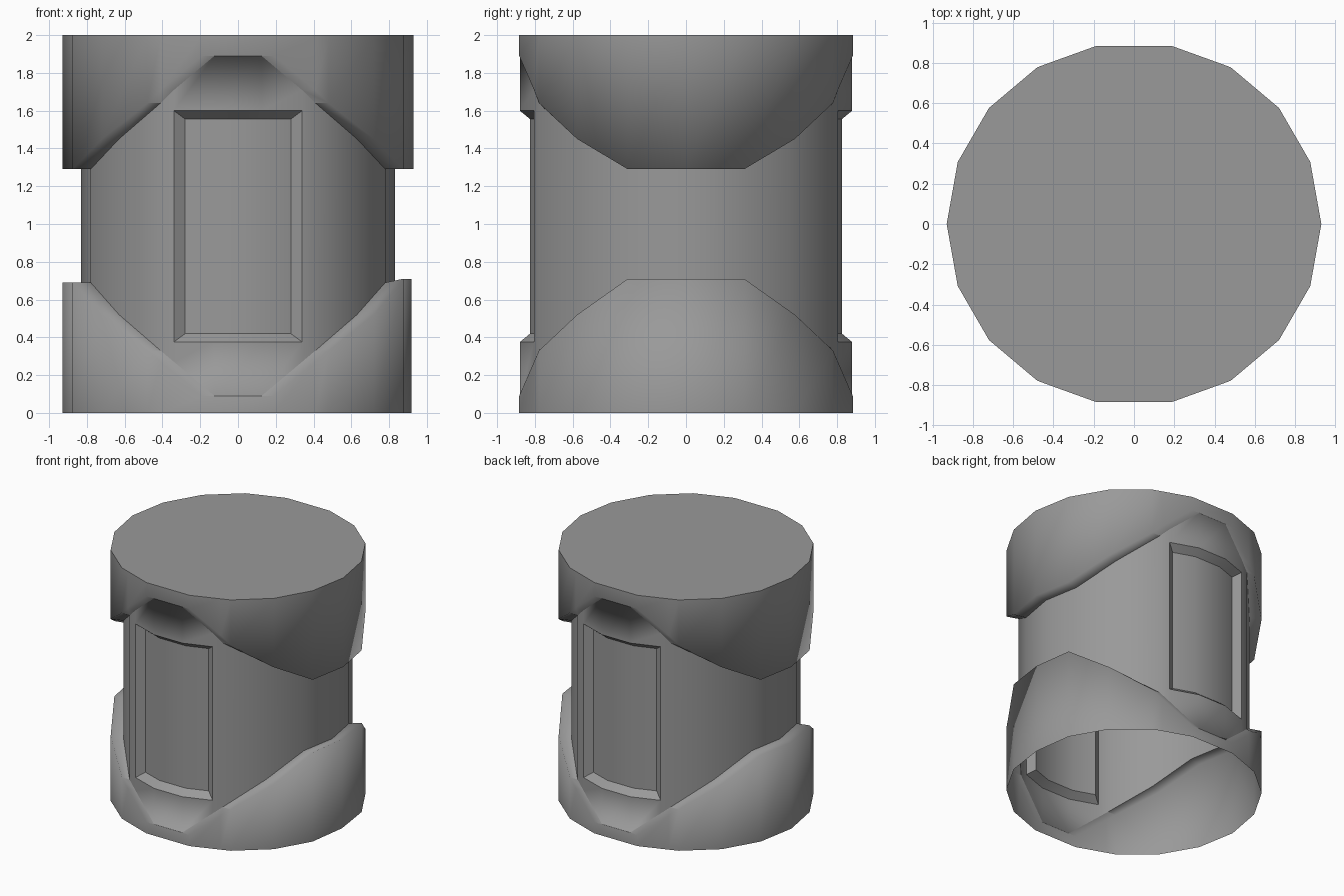
import bpy, bmesh, math

if "Cube" in bpy.data.objects:
    bpy.data.objects.remove(bpy.data.objects["Cube"])

# Quarter profile: outer x, y | inner x, y | height of the lower lip
quarter = [
    (0.93, 0.0, 0.83, 0.0, 0.69),
    (0.875, 0.308, 0.78, 0.285, 0.69),
    (0.72, 0.576, 0.63, 0.545, 0.52),
    (0.48, 0.778, 0.41, 0.78, 0.33),
    (0.409, 0.804, 0.34, 0.805, 0.271),   # window side column
    (0.19, 0.883, 0.125, 0.88, 0.09),
]
WIN_LOW, WIN_HIGH, H = 0.375, 1.6, 2.0


def mirror(p, sx, sy):
    return (p[0] * sx, p[1] * sy, p[2] * sx, p[3] * sy, p[4])


# Full loop of columns, counter-clockwise
half = quarter + [mirror(p, -1, 1) for p in reversed(quarter)]
loop = half + [mirror(p, 1, -1) for p in reversed(half[1:-1])]

bm = bmesh.new()
tag = bm.edges.layers.int.new("edge_kind")   # 1 = soft, 2 = crisp
cols = []
for ox, oy, ix, iy, z in loop:
    lip = 0.71 if ox > 0.8 else z        # right lip is slightly raised
    lx = 0.918 if ox > 0.9 else ox       # and slightly flatter
    top = H - z - (0.03 if 0.3 < z < 0.6 else 0.02)
    c = {
        "base": bm.verts.new((lx, oy, 0)),
        "low_out": bm.verts.new((lx, oy, lip)),
        "low_in": bm.verts.new((ix, iy, z)),
        "high_in": bm.verts.new((ix, iy, top)),
        "high_out": bm.verts.new((ox, oy, top)),
        "top": bm.verts.new((ox, oy, H)),
        "win": [],
    }
    if abs(ix) < 0.4:
        c["win"] = [bm.verts.new((ix, iy, h)) for h in (WIN_LOW, WIN_HIGH)]
    cols.append(c)

# Collars, ledges and middle wall
windows = {1: [], -1: []}
for a, b in zip(cols, cols[1:] + cols[:1]):
    for lo, hi in (("base", "low_out"), ("low_out", "low_in"),
                   ("high_in", "high_out"), ("high_out", "top")):
        bm.faces.new((a[lo], b[lo], b[hi], a[hi]))
    if a["win"] and b["win"]:
        sa = [a["low_in"]] + a["win"] + [a["high_in"]]
        sb = [b["low_in"]] + b["win"] + [b["high_in"]]
        for i in range(3):
            f = bm.faces.new((sa[i], sb[i], sb[i + 1], sa[i + 1]))
            if i == 1:
                windows[1 if sa[0].co.y > 0 else -1].append(f)
    else:
        bm.faces.new([a["low_in"], b["low_in"]] + b["win"]
                     + [b["high_in"], a["high_in"]] + a["win"][::-1])
    # Outer lips are shaded soft, inner corners stay crisp
    apex = max(abs(a["low_in"].co.x), abs(b["low_in"].co.x)) < 0.2
    for key in ("low_out", "high_out"):
        bm.edges.get((a[key], b[key]))[tag] = 1
    for key in ("low_in", "high_in"):
        bm.edges.get((a[key], b[key]))[tag] = 1 if apex else 2

# Closed top, open underside
bm.faces.new([c["top"] for c in cols])
bm.normal_update()

# Recessed windows with sloping frames, front and back
for faces in windows.values():
    bmesh.ops.inset_region(bm, faces=faces, thickness=0.045, depth=-0.055,
                           use_even_offset=True, use_boundary=True)

kinds = [e[tag] for e in bm.edges]
mesh = bpy.data.meshes.new("collared_drum")
bm.to_mesh(mesh)
bm.free()
drum = bpy.data.objects.new("collared_drum", mesh)
bpy.context.collection.objects.link(drum)
bpy.context.view_layer.objects.active = drum
drum.select_set(True)
bpy.ops.object.shade_smooth_by_angle(angle=math.radians(30))
for e, kind in zip(mesh.edges, kinds):
    if kind:
        e.use_edge_sharp = kind == 2

# Dark grey finish
mat = bpy.data.materials.new("dark_grey")
mat.diffuse_color = (0.32, 0.32, 0.32, 1)
mat.use_nodes = True
mat.node_tree.nodes["Principled BSDF"].inputs["Base Color"].default_value = mat.diffuse_color
mesh.materials.append(mat)
